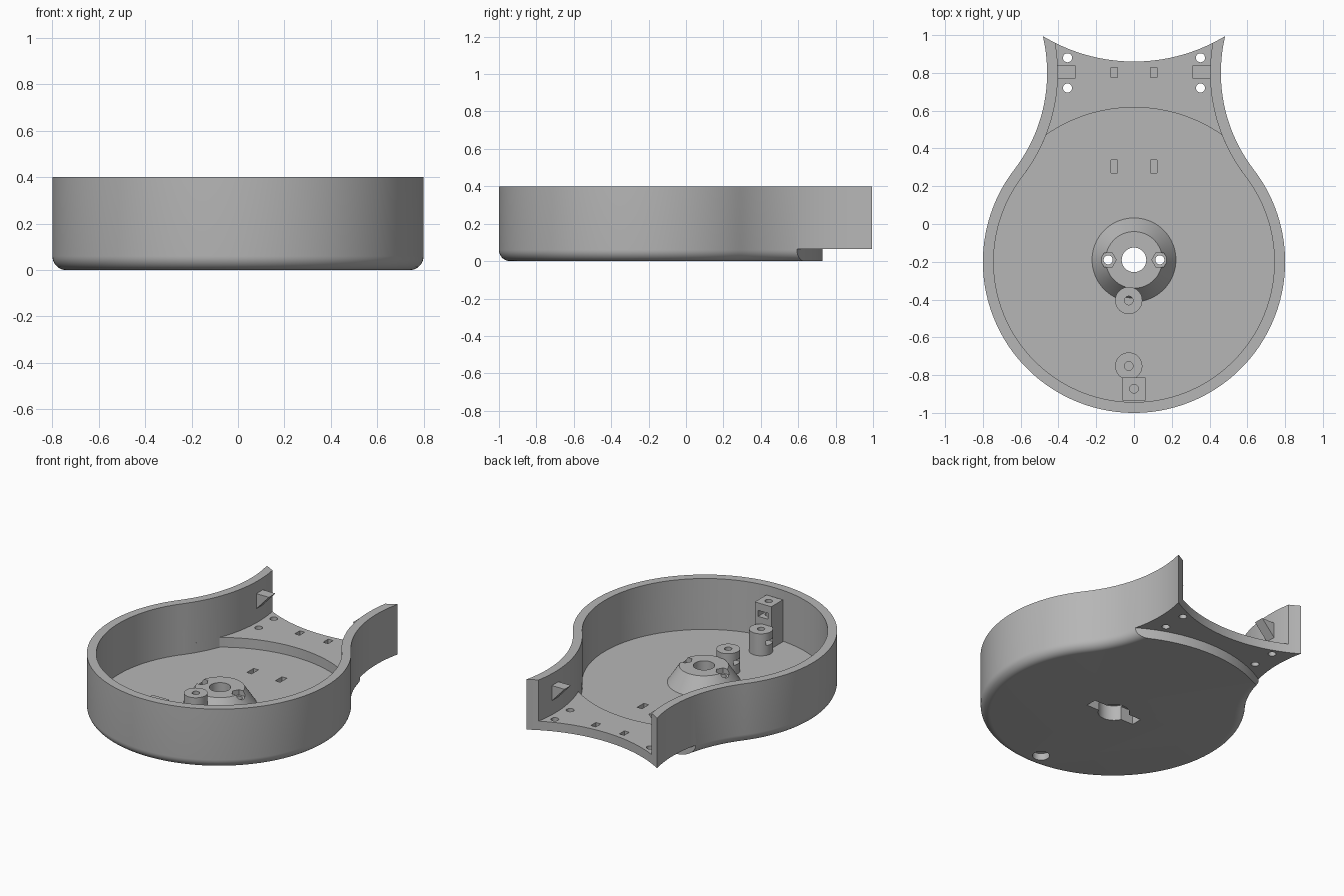
import bpy
import bmesh
from math import sin, cos, pi, atan2, hypot, sqrt, radians

cube = bpy.data.objects.get("Cube")
if cube:
    bpy.data.objects.remove(cube, do_unlink=True)

grey = bpy.data.materials.new("plain_grey")
grey.use_nodes = True
COLOR = (0.47, 0.47, 0.47, 1)
grey.diffuse_color = COLOR
grey.node_tree.nodes["Principled BSDF"].inputs["Base Color"].default_value = COLOR

# Main dimensions
HUB_Y, BOWL_R = -0.2, 0.8
NECK_X, NECK_Y, NECK_R = 1.3, 0.8, 0.84
WALL, TOP, FLOOR = 0.057, 0.4, 0.06
PLATE_LOW, PLATE_TOP = 0.065, 0.125
ROUND = 0.06


def loft(name, rings):
    """Closed solid through equal-length rings of 3D points."""
    bm = bmesh.new()
    loops = [[bm.verts.new(p) for p in ring] for ring in rings]
    n = len(loops[0])
    for a, b in zip(loops, loops[1:]):
        for i in range(n):
            j = (i + 1) % n
            bm.faces.new((a[i], a[j], b[j], b[i]))
    bm.faces.new(loops[0][::-1])
    bm.faces.new(loops[-1])
    bmesh.ops.recalc_face_normals(bm, faces=bm.faces)
    mesh = bpy.data.meshes.new(name)
    bm.to_mesh(mesh)
    bm.free()
    mesh.materials.append(grey)
    obj = bpy.data.objects.new(name, mesh)
    bpy.context.collection.objects.link(obj)
    return obj


def prism(name, pts, z0, z1):
    return loft(name, [[(x, y, z) for x, y in pts] for z in (z0, z1)])


def box(name, x0, x1, y0, y1, z0, z1):
    return prism(name, [(x0, y0), (x1, y0), (x1, y1), (x0, y1)], z0, z1)


def circle(x, y, r, n=48):
    return [(x + r * cos(2 * pi * i / n), y + r * sin(2 * pi * i / n)) for i in range(n)]


def rod(name, x, y, r, z0, z1, n=48):
    return prism(name, circle(x, y, r, n), z0, z1)


def boolean(obj, others, operation="DIFFERENCE"):
    """Apply booleans one after another."""
    bpy.context.view_layer.objects.active = obj
    for other in others:
        mod = obj.modifiers.new("cut", "BOOLEAN")
        mod.operation = operation
        mod.solver = "EXACT"
        mod.object = other
        bpy.ops.object.modifier_apply(modifier=mod.name)


def outline(inset, back_y, back_r, side):
    """Round bowl flowing into a flared neck, closed by an arc at the back."""
    t = atan2(NECK_Y - HUB_Y, NECK_X)
    r = BOWL_R - inset
    half = []
    for i in range(65):
        a = -pi / 2 + (t + pi / 2) * i / 64
        half.append((r * cos(a), HUB_Y + r * sin(a)))
    # Where the neck arc meets the back arc
    rn = NECK_R + inset
    dx, dy = NECK_X, NECK_Y - back_y
    d = hypot(dx, dy)
    along = (back_r ** 2 - rn ** 2 + d * d) / (2 * d)
    h = sqrt(back_r ** 2 - along ** 2)
    ex, ey = min((along * dx / d + s * h * dy / d,
                  back_y + along * dy / d - s * h * dx / d) for s in (-1, 1))
    start, end = t + pi, atan2(ey - NECK_Y, ex - NECK_X) % (2 * pi)
    for i in range(1, 41):
        a = start + (end - start) * i / 40
        half.append((NECK_X + rn * cos(a), NECK_Y + rn * sin(a)))
    sweep = atan2(ex, abs(ey - back_y))
    back = []
    for i in range(1, 40):
        s = sweep * (1 - i / 20)
        back.append((back_r * sin(s), back_y + side * back_r * cos(s)))
    return half + back + [(-x, y) for x, y in half[:0:-1]]


# Body shell with a rounded lower edge
rings = []
for i in range(10):
    a = pi / 2 * i / 9
    pts = outline(ROUND * (1 - sin(a)), 1.79, 0.93, -1)
    rings.append([(x, y, ROUND * (1 - cos(a))) for x, y in pts])
rings.append([(x, y, TOP) for x, y in outline(0, 1.79, 0.93, -1)])
body = loft("body_shell", rings)

# Step under the neck
step = [(0.93 * cos(radians(a)), HUB_Y + 0.93 * sin(radians(a))) for a in range(30, 151, 2)]
undercut = prism("undercut", step + [(-0.9, 1.4), (0.9, 1.4)], -0.1, PLATE_LOW)
neck_cavity = prism("neck_cavity", outline(WALL, 2.0, 0.93, -1), PLATE_TOP, 0.6)
floor_cavity = prism("floor_cavity", outline(WALL, HUB_Y, 0.817, 1), FLOOR, 0.2)
body_cuts = [undercut, neck_cavity, floor_cavity]

# Screw holes and shallow slots
for s in (-1, 1):
    for y in (0.72, 0.88):
        body_cuts.append(rod("screw_hole", s * 0.352, y, 0.024, 0, 0.2, 32))
    x = s * 0.105
    body_cuts.append(box("plate_slot", x - 0.018, x + 0.018, 0.775, 0.828, 0.09, 0.2))
    body_cuts.append(box("floor_slot", x - 0.018, x + 0.018, 0.27, 0.34, 0.025, 0.2))
body_cuts.append(rod("foot_recess", 0, -0.875, 0.052, -0.1, 0.045))

# Hub openings shared by floor and hub
HY = -0.19
hub_cuts = [rod("shaft_hole", 0, HY, 0.065, -0.1, 0.3),
            rod("shaft_pocket", 0, HY, 0.095, -0.1, 0.1),
            box("key_slot", -0.18, 0.18, HY - 0.037, HY + 0.037, -0.1, 0.09)]
nut_cuts = []
for s in (-1, 1):
    nut_cuts.append(rod("nut_pocket", s * 0.137, HY, 0.043, 0.135, 0.3, 6))
    nut_cuts.append(rod("bolt_hole", s * 0.137, HY, 0.024, 0.05, 0.3, 32))
boolean(body, body_cuts + hub_cuts)

hub = loft("hub", [[(x, y, z) for x, y in circle(0, HY, r, 96)]
                   for r, z in ((0.222, 0.055), (0.222, FLOOR), (0.15, 0.17))])
boolean(hub, hub_cuts + nut_cuts)
parts = [body, hub]
helpers = body_cuts + hub_cuts + nut_cuts

# Two round posts with a bore and a side nut slot
for name, y in (("inner_post", -0.405), ("outer_post", -0.752)):
    post = rod(name, -0.028, y, 0.072, 0.055, 0.207, 64)
    cuts = [rod("post_bore", -0.028, y, 0.023, 0.09, 0.3, 32),
            box("post_nut_slot", -0.2, 0, y - 0.035, y + 0.035, 0.125, 0.155)]
    boolean(post, cuts)
    parts.append(post)
    helpers += cuts

# Square block against the front wall
block = box("front_block", -0.061, 0.061, -0.935, -0.813, 0.055, 0.34)
cuts = [rod("block_bore", 0, -0.872, 0.023, 0.2, 0.4, 32),
        box("block_nut_slot", -0.036, 0.036, -0.9, -0.7, 0.25, 0.29)]
boolean(block, cuts)
parts.append(block)
helpers += cuts

# Wedge clips inside the neck walls
for name, s in (("left_clip", 1), ("right_clip", -1)):
    profile = ((0.31, 0.32), (0.43, 0.32), (0.43, 0.19))
    parts.append(loft(name, [[(s * x, y, z) for x, z in profile] for y in (0.77, 0.838)]))

for helper in helpers:
    bpy.data.objects.remove(helper, do_unlink=True)

for obj in parts:
    bpy.ops.object.select_all(action="DESELECT")
    obj.select_set(True)
    bpy.context.view_layer.objects.active = obj
    bpy.ops.object.shade_smooth_by_angle(angle=radians(30))
